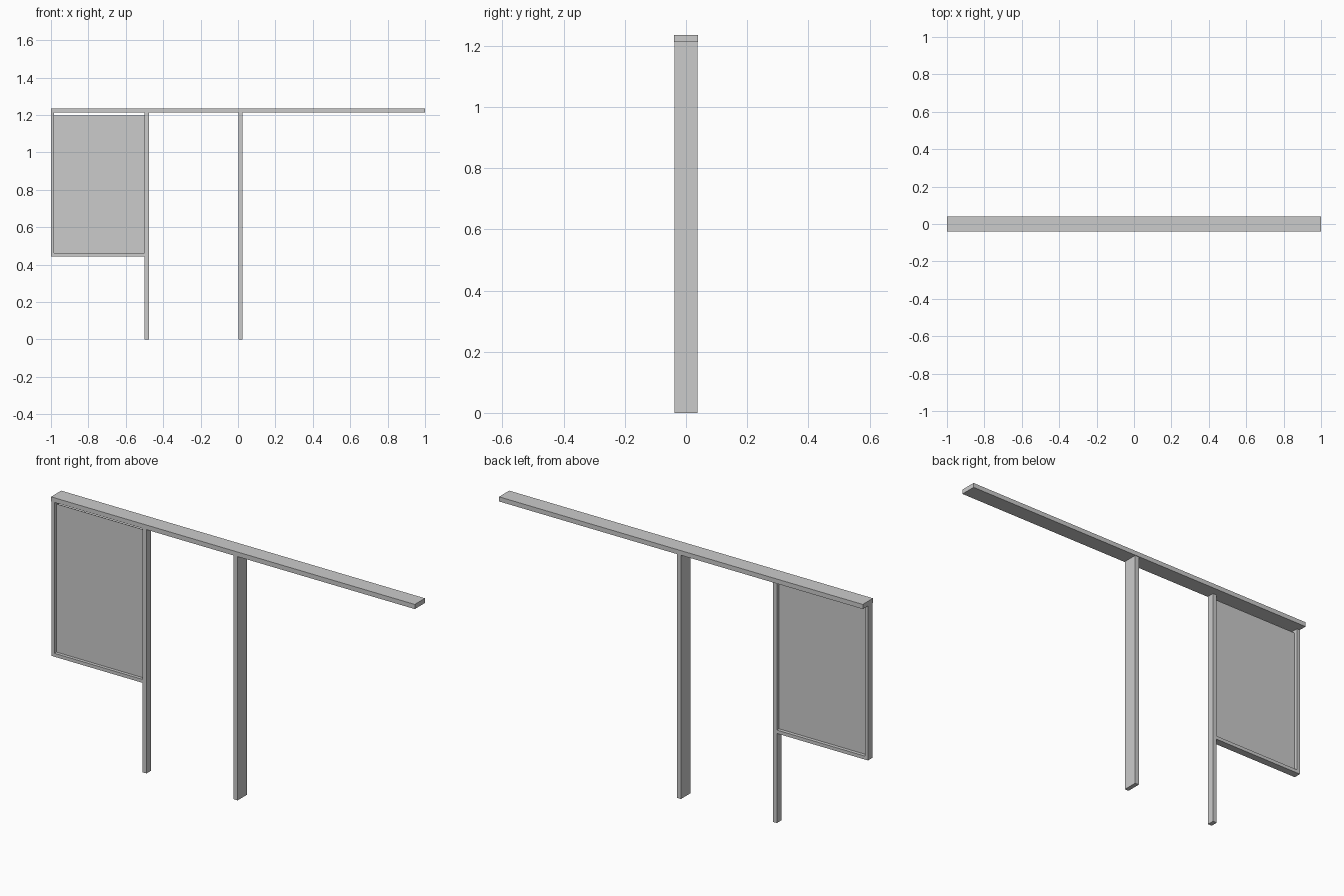
import bpy

if "Cube" in bpy.data.objects:
    bpy.data.objects.remove(bpy.data.objects["Cube"])


def box(name, x, y, z):
    """Axis-aligned box from (min, max) ranges."""
    bpy.ops.mesh.primitive_cube_add(size=1, location=[sum(r) / 2 for r in (x, y, z)])
    ob = bpy.context.object
    ob.name = name
    ob.scale = [r[1] - r[0] for r in (x, y, z)]
    bpy.ops.object.transform_apply(location=False, rotation=False, scale=True)
    return ob


BEAM_Z = 1.213
FRAME_Y = (-0.038, -0.001)

# Long top beam
box("top_beam", (-1, 1), (-0.04, 0.04), (BEAM_Z, 1.236))

# Full-depth centre post and half-depth side post
box("centre_post", (0.002, 0.024), (-0.037, 0.037), (0, BEAM_Z))
box("side_post", (-0.499, -0.477), (-0.037, -0.001), (0, BEAM_Z))

# Hanging frame: outer stile and bottom rail
box("outer_stile", (-1, -0.983), FRAME_Y, (0.445, BEAM_Z))
box("bottom_rail", (-0.983, -0.499), FRAME_Y, (0.445, 0.462))

# Thin panel, leaving a gap below the beam
box("panel", (-0.983, -0.499), (-0.022, -0.018), (0.462, 1.198))
